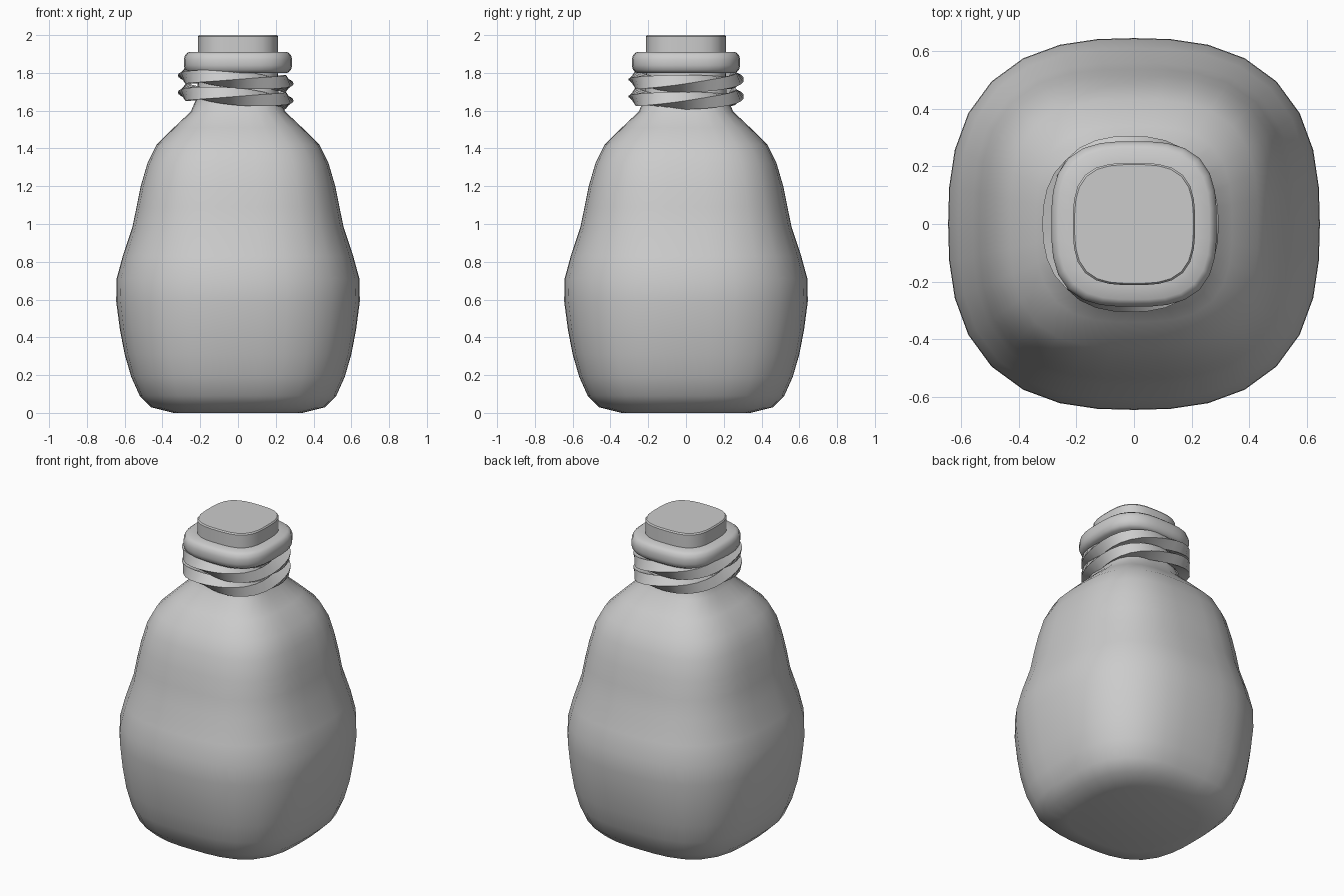
import bpy, bmesh, math
from mathutils import Vector

if "Cube" in bpy.data.objects:
    bpy.data.objects.remove(bpy.data.objects["Cube"])

SEG = 32


def rounded_square(r, n, a):
    # point on a superellipse at polar angle a
    c, s = math.cos(a), math.sin(a)
    k = r / (abs(c) ** n + abs(s) ** n) ** (1 / n)
    return Vector((k * c, k * s, 0))


def make_object(name, rings, closed=False, angle=40):
    # skin a list of point loops; cap the ends unless the loft is closed
    bm = bmesh.new()
    loops = [[bm.verts.new(p) for p in ring] for ring in rings]
    m = len(loops[0])
    pairs = list(zip(loops, loops[1:]))
    if closed:
        pairs.append((loops[-1], loops[0]))
    for a, b in pairs:
        for i in range(m):
            j = (i + 1) % m
            bm.faces.new((a[i], a[j], b[j], b[i]))
    if not closed:
        bm.faces.new(loops[0][::-1])
        bm.faces.new(loops[-1])
    bmesh.ops.recalc_face_normals(bm, faces=bm.faces)
    me = bpy.data.meshes.new(name)
    bm.to_mesh(me)
    bm.free()
    ob = bpy.data.objects.new(name, me)
    bpy.context.collection.objects.link(ob)
    bpy.ops.object.select_all(action='DESELECT')
    ob.select_set(True)
    bpy.context.view_layer.objects.active = ob
    bpy.ops.object.shade_smooth_by_angle(angle=math.radians(angle))
    return ob


def loft(name, profile, **kw):
    # profile entries: half width, height, squareness
    rings = []
    for r, z, n in profile:
        rings.append([rounded_square(r, n, 2 * math.pi * i / SEG) + Vector((0, 0, z))
                      for i in range(SEG)])
    return make_object(name, rings, **kw)


# Bottle body with waisted, rounded-square sides
loft("bottle_body", [
    (0.34, 0.00, 3.0), (0.46, 0.03, 3.0), (0.52, 0.09, 3.0), (0.565, 0.19, 2.9),
    (0.60, 0.31, 2.8), (0.625, 0.44, 2.7), (0.645, 0.59, 2.61), (0.643, 0.71, 2.61),
    (0.61, 0.83, 2.7), (0.56, 0.98, 2.8), (0.537, 1.09, 2.9), (0.515, 1.20, 2.9),
    (0.48, 1.32, 3.0), (0.43, 1.42, 3.0), (0.34, 1.51, 3.0), (0.25, 1.595, 3.0),
    (0.235, 1.63, 3.0), (0.215, 1.67, 3.1), (0.212, 1.80, 3.1)], angle=60)

# Neck top, closed flat
loft("neck_top", [(0.212, 1.78, 3.1), (0.212, 1.992, 3.1), (0.206, 2.0, 3.1)], angle=30)

# Rounded collar ring
loft("collar_ring", [
    (0.20, 1.80, 3.0), (0.262, 1.80, 3.0), (0.28, 1.815, 3.0), (0.287, 1.84, 3.0),
    (0.287, 1.87, 3.0), (0.28, 1.895, 3.0), (0.262, 1.91, 3.0), (0.20, 1.91, 3.0)],
    closed=True, angle=60)


def twisted_band(name, z, turn):
    # tilted neck band with a square section that twists along its path
    rings = []
    for i in range(SEG):
        a = 2 * math.pi * i / SEG
        c = rounded_square(0.258, 2.7, a) + Vector((-0.012, 0, z))
        c.z -= 0.022 * math.cos(a)
        out = Vector((math.cos(a), math.sin(a), 0))
        ring = []
        for k in range(4):
            t = a + turn + k * math.pi / 2
            ring.append(c + out * 0.048 * math.cos(t) + Vector((0, 0, 0.046 * math.sin(t))))
        rings.append(ring)
    return make_object(name, rings, closed=True, angle=30)


# Two tilted twisted bands below the collar
twisted_band("upper_neck_band", 1.765, math.pi)
twisted_band("lower_neck_band", 1.675, math.pi)
